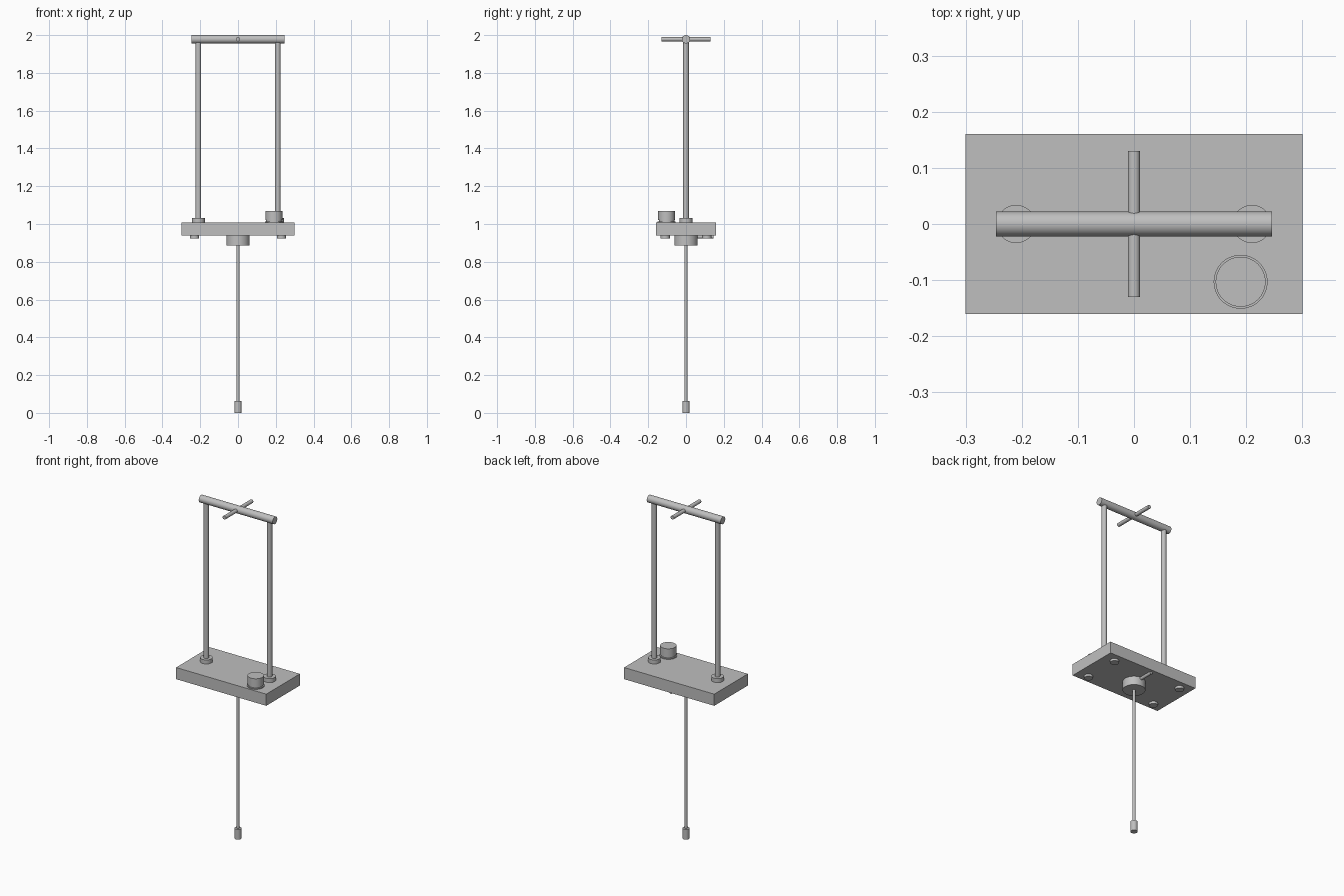
import bpy, math

if "Cube" in bpy.data.objects:
    bpy.data.objects.remove(bpy.data.objects["Cube"])

grey = bpy.data.materials.new("plain grey")
grey.diffuse_color = (0.52, 0.52, 0.52, 1)
grey.use_nodes = True
grey.node_tree.nodes["Principled BSDF"].inputs["Base Color"].default_value = grey.diffuse_color


def finish(name):
    o = bpy.context.object
    o.name = name
    o.data.materials.append(grey)
    return o


def cyl(name, r, lo, hi, x=0, y=0, axis='Z'):
    # cylinder from lo to hi along an axis; for X and Y, x / y hold the other coordinates
    mid, d = (lo + hi) / 2, hi - lo
    if axis == 'Z':
        loc, rot = (x, y, mid), (0, 0, 0)
    elif axis == 'X':
        loc, rot = (mid, x, y), (0, math.pi / 2, 0)
    else:
        loc, rot = (x, mid, y), (math.pi / 2, 0, 0)
    bpy.ops.mesh.primitive_cylinder_add(vertices=48, radius=r, depth=d, location=loc, rotation=rot)
    o = finish(name)
    bpy.ops.object.shade_smooth_by_angle(angle=math.radians(35))
    return o


# base plate
bpy.ops.mesh.primitive_cube_add(size=1, location=(0, 0, 0.973))
bpy.context.object.scale = (0.6, 0.32, 0.07)
finish("base_plate")

# columns with collars
for s, side in ((-1, "left"), (1, "right")):
    cyl(side + "_column", 0.015, 1.0, 1.978, 0.21 * s)
    cyl(side + "_collar", 0.034, 1.0, 1.032, 0.21 * s)
    # feet under the plate
    for t, end in ((-1, "front"), (1, "back")):
        cyl(f"{end}_{side}_foot", 0.024, 0.924, 0.945, 0.23 * s, 0.11 * t)

# top bar and cross handle
cyl("top_bar", 0.022, -0.246, 0.246, 0, 1.978, 'X')
cyl("cross_handle", 0.011, -0.13, 0.13, 0, 1.978, 'Y')

# knob: flange, neck and cap
cyl("knob_flange", 0.048, 1.0, 1.014, 0.19, -0.103)
cyl("knob_neck", 0.041, 1.0, 1.03, 0.19, -0.103)
cyl("knob_cap", 0.0445, 1.02, 1.07, 0.19, -0.103)

# hub, side tube, probe rod and tip
cyl("hub", 0.062, 0.886, 0.945)
cyl("side_tube", 0.009, 0.0, 0.145, 0, 0.932, 'Y')
cyl("probe_rod", 0.008, 0.03, 0.9)
cyl("probe_tip", 0.019, 0.0, 0.062)
